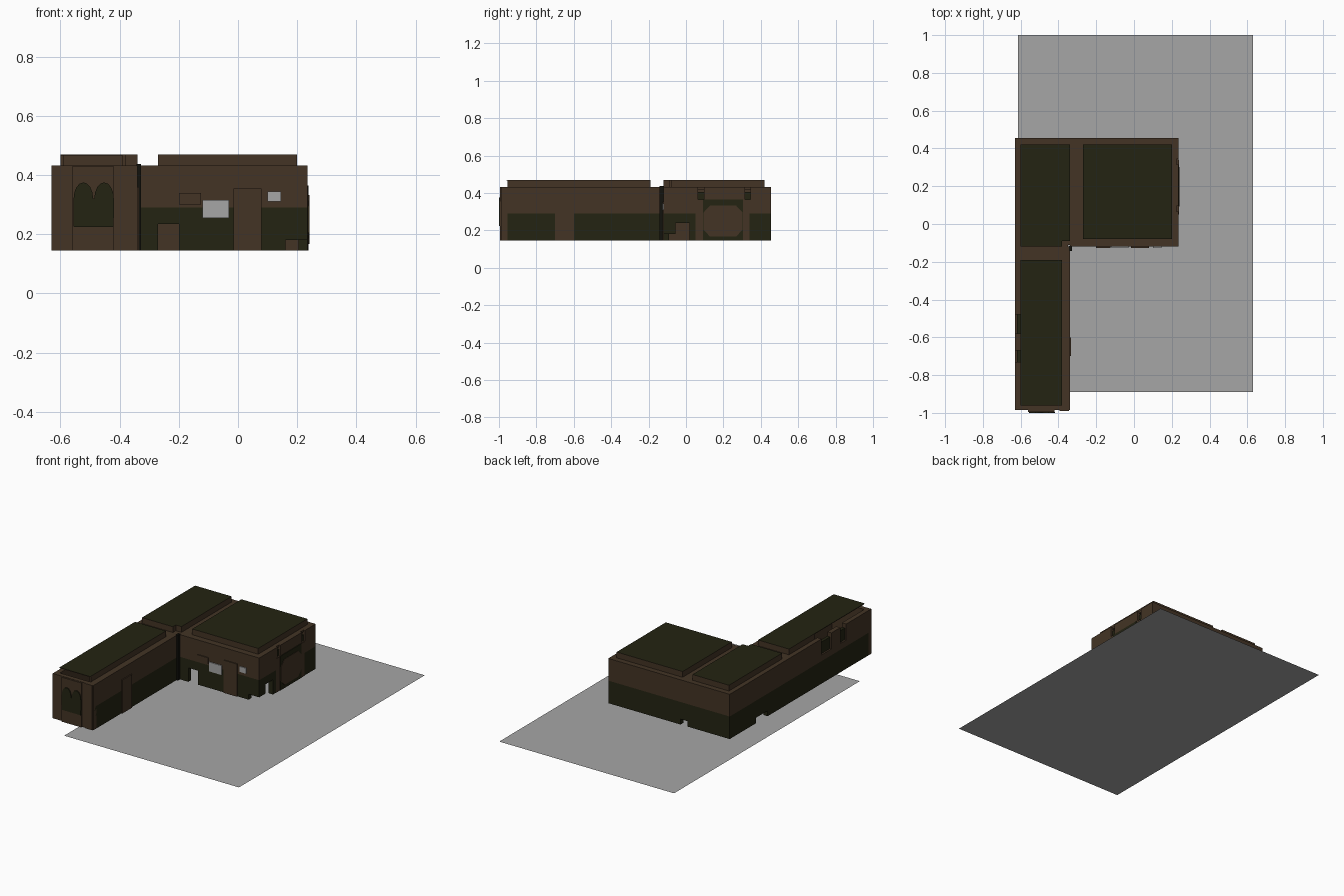
import bpy, bmesh, math
from mathutils import Vector

cube = bpy.data.objects.get("Cube")
if cube:
    bpy.data.objects.remove(cube)


def material(name, rgb):
    m = bpy.data.materials.new(name)
    m.use_nodes = True
    m.diffuse_color = (*rgb, 1)
    m.node_tree.nodes["Principled BSDF"].inputs["Base Color"].default_value = (*rgb, 1)
    return m


GREEN = material("dark green", (0.017, 0.017, 0.006))
BROWN = material("brown", (0.056, 0.034, 0.018))
BLACK = material("near black", (0.006, 0.006, 0.004))
GREY = material("grey", (0.38, 0.38, 0.38))

BASE, BAND, TOP, ROOF = 0.145, 0.29, 0.433, 0.47


def finish(name, bm, mats):
    mesh = bpy.data.meshes.new(name)
    bm.to_mesh(mesh)
    bm.free()
    for m in mats:
        mesh.materials.append(m)
    obj = bpy.data.objects.new(name, mesh)
    bpy.context.collection.objects.link(obj)
    return obj


def box(name, x, y, z, mat, top=None):
    """Box from ranges, with an optional second colour on its top face."""
    bm = bmesh.new()
    bmesh.ops.create_cube(bm, size=1)
    for v in bm.verts:
        v.co = [r[0] if c < 0 else r[1] for c, r in zip(v.co, (x, y, z))]
    if top:
        for f in bm.faces:
            f.material_index = int(f.normal.z > 0.5)
    return finish(name, bm, [mat, top] if top else [mat])


def wall(name, start, end, holes=(), two_tone=True):
    """Wall with its outside on the right of start-end; holes are (a0, a1, z0, z1)
    along the world axis the wall runs on."""
    axis = 0 if start[0] != end[0] else 1
    a = {start[axis], end[axis]}
    z = {BASE, BAND, TOP}
    for h in holes:
        a.update(h[:2])
        z.update(h[2:])
    a, z = sorted(a, reverse=start[axis] > end[axis]), sorted(z)
    bm = bmesh.new()

    def vert(along, height):
        co = [start[0], start[1], height]
        co[axis] = along
        return bm.verts.new(co)

    for a0, a1 in zip(a, a[1:]):
        for z0, z1 in zip(z, z[1:]):
            ca, cz = (a0 + a1) / 2, (z0 + z1) / 2
            if any(h[0] < ca < h[1] and h[2] < cz < h[3] for h in holes):
                continue
            f = bm.faces.new([vert(a0, z0), vert(a1, z0), vert(a1, z1), vert(a0, z1)])
            f.material_index = 0 if two_tone and cz < BAND else 1
    bmesh.ops.remove_doubles(bm, verts=bm.verts, dist=0.0001)
    obj = finish(name, bm, [GREEN, BROWN])
    mod = obj.modifiers.new("thickness", "SOLIDIFY")
    mod.thickness, mod.offset, mod.material_offset = 0.03, -1, 1
    return obj


def plate(name, points, origin, along, out, mat, depth=0.006):
    """Thin plate from a 2D outline standing on a wall."""
    bm = bmesh.new()
    up, along, out = Vector((0, 0, 1)), Vector(along), Vector(out)
    f = bm.faces.new([bm.verts.new(Vector(origin) + along * p + up * q) for p, q in points])
    ext = bmesh.ops.extrude_face_region(bm, geom=[f])
    bmesh.ops.translate(bm, vec=out * depth,
                        verts=[v for v in ext["geom"] if isinstance(v, bmesh.types.BMVert)])
    bmesh.ops.recalc_face_normals(bm, faces=bm.faces)
    return finish(name, bm, [mat])


# Ground sheet
bm = bmesh.new()
bm.faces.new([bm.verts.new(p) for p in
              ((-0.615, -0.89, 0), (0.63, -0.89, 0), (0.63, 1, 0), (-0.615, 1, 0))])
finish("ground_sheet", bm, [GREY])

# Outer walls, hollow inside and open below
L, R, IN, F, B, WF = -0.63, 0.235, -0.34, -0.12, 0.455, -0.985
notches_left = ((-0.58, -0.48), (-0.73, -0.67))
notches_right = ((0.065, 0.095), (0.315, 0.345))
wall("wing_front_wall", (L, WF), (IN, WF), two_tone=False)
wall("wing_inner_wall", (IN, WF), (IN, F))
wall("main_front_wall", (IN, F), (R, F),
     [(-0.27, -0.2, BASE, 0.235), (0.16, R, BASE, 0.18)])
wall("main_side_wall", (R, F), (R, B),
     [(F, -0.055, BASE, 0.18), (-0.055, 0.02, BASE, 0.24)]
     + [(*n, 0.365, TOP) for n in notches_right])
wall("back_wall", (R, B), (L, B), [(-0.33, -0.28, BASE, 0.18)])
wall("outer_wall", (L, B), (L, WF + 0.03),
     [(0.07, 0.19, BASE, 0.18)] + [(*n, 0.33, TOP) for n in notches_left])

# Recessed dark panels in the wall notches
for n in notches_left:
    box("outer_notch_panel", (L + 0.01, L + 0.03), n, (0.33, 0.405), GREEN)
for n in notches_right:
    box("side_notch_panel", (R - 0.03, R - 0.01), n, (0.365, 0.405), GREEN)

# Flat roof decks
box("main_deck", (L + 0.01, R - 0.01), (F + 0.01, B - 0.01), (0.42, TOP), BROWN)
box("wing_deck_back", (L + 0.01, IN - 0.01), (-0.19, F + 0.01), (0.42, TOP), BROWN)
box("wing_deck_side", (-0.38, IN - 0.01), (WF + 0.01, -0.19), (0.42, TOP), BROWN)

# Raised roofs, the wing one open at its front corner
box("back_corner_roof", (-0.6, IN), (F + 0.03, 0.42), (TOP, ROOF), BROWN, GREEN)
box("back_corner_roof_lip", (-0.6, -0.38), (F, F + 0.03), (TOP, ROOF), BROWN, GREEN)
box("main_roof", (-0.27, 0.2), (-0.08, 0.42), (TOP, ROOF), BROWN, GREEN)
box("wing_roof", (-0.6, -0.38), (-0.96, -0.19), (ROOF - 0.004, ROOF), BROWN, GREEN)
box("wing_curb_inner", (-0.39, -0.38), (-0.955, -0.19), (TOP - 0.01, ROOF - 0.002), BROWN)
box("wing_curb_back", (-0.6, -0.38), (-0.2, -0.19), (TOP - 0.01, ROOF - 0.002), BROWN)
box("wing_curb_outer", (-0.6, -0.59), (-0.45, -0.19), (TOP - 0.01, ROOF - 0.002), BROWN)

# Inner corner post
box("corner_post", (IN - 0.003, -0.328), (-0.142, F + 0.003), (BASE, 0.438), BLACK)

# Wing front: raised bay, double arched window and corner pilaster
box("wing_bay", (-0.56, -0.42), (WF - 0.009, WF + 0.005), (BASE, TOP - 0.002), BROWN)
arches = [(-0.555, 0.225), (-0.42, 0.225)]
for centre in (-0.4525, -0.5225):
    arches += [(centre + 0.033 * math.cos(t * math.pi / 8),
                0.32 + 0.055 * math.sin(t * math.pi / 8)) for t in range(9)]
plate("double_arch_window", arches, (0, WF - 0.009, 0), (1, 0, 0), (0, -1, 0), GREEN)
box("wing_pilaster", (-0.395, -0.345), (WF - 0.005, WF + 0.005), (BASE, TOP), BROWN)


def rect(a0, a1, z0, z1):
    return [(a0, z0), (a1, z0), (a1, z1), (a0, z1)]


# Doors and windows on the fronts
for name, r, mat in (("front_door", (-0.015, 0.08, BASE, 0.355), BROWN),
                     ("wide_window", (-0.12, -0.03, 0.255, 0.315), GREY),
                     ("small_window", (0.1, 0.145, 0.31, 0.345), GREY),
                     ("blind_window", (-0.2, -0.125, 0.3, 0.34), BROWN)):
    plate(name, rect(*r), (0, F, 0), (1, 0, 0), (0, -1, 0), mat)
plate("wing_door", rect(-0.7, -0.6, BASE, 0.36), (IN, 0, 0), (0, 1, 0), (1, 0, 0), BROWN)

# Side bay: brown surround, green panel and brown eight-sided window
side = ((R, 0, 0), (0, 1, 0), (1, 0, 0))
plate("side_surround", rect(0.05, 0.34, BASE, 0.364), *side, BROWN, 0.002)
plate("side_panel", rect(0.09, 0.305, BASE, 0.365), *side, GREEN, 0.004)
octagon = [(0.198 + sy * y, 0.25 + sz * z) for sy, sz, pts in
           ((1, 1, ((0.105, 0.045), (0.07, 0.083))), (-1, 1, ((0.07, 0.083), (0.105, 0.045))),
            (-1, -1, ((0.105, 0.045), (0.07, 0.083))), (1, -1, ((0.07, 0.083), (0.105, 0.045))))
           for y, z in pts]
plate("side_window", octagon, *side, BROWN, 0.006)
